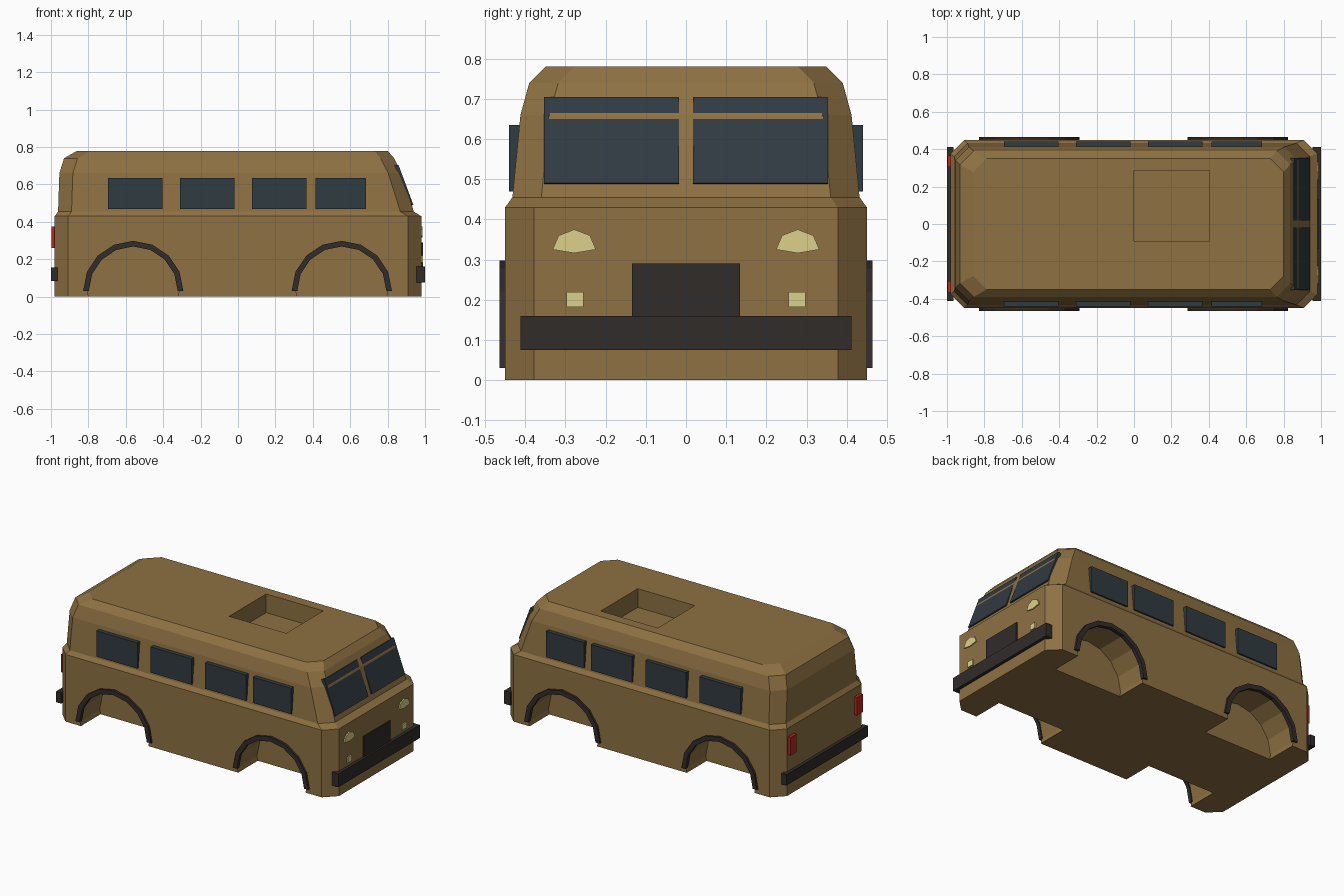
import bpy, bmesh
from math import cos, sin, pi

if "Cube" in bpy.data.objects:
    bpy.data.objects.remove(bpy.data.objects["Cube"])


def material(name, rgb):
    m = bpy.data.materials.new(name)
    m.diffuse_color = (*rgb, 1)
    m.use_nodes = True
    m.node_tree.nodes["Principled BSDF"].inputs["Base Color"].default_value = m.diffuse_color
    return m


PAINT = material("tan_paint", (0.27, 0.165, 0.055))
GLASS = material("dark_glass", (0.03, 0.043, 0.053))
TRIM = material("black_trim", (0.03, 0.025, 0.023))
LAMP = material("cream_lamp", (0.72, 0.64, 0.26))
RED = material("red_lamp", (0.5, 0.02, 0.015))


def loft(name, rings, mat):
    """Skin matching rings of 3D points and cap both ends."""
    bm = bmesh.new()
    loops = [[bm.verts.new(p) for p in ring] for ring in rings]
    for a, b in zip(loops, loops[1:]):
        for i in range(len(a)):
            j = (i + 1) % len(a)
            bm.faces.new((a[i], a[j], b[j], b[i]))
    bm.faces.new(loops[0][::-1])
    bm.faces.new(loops[-1])
    bmesh.ops.recalc_face_normals(bm, faces=bm.faces)
    me = bpy.data.meshes.new(name)
    bm.to_mesh(me)
    bm.free()
    me.materials.append(mat)
    ob = bpy.data.objects.new(name, me)
    bpy.context.collection.objects.link(ob)
    return ob


def prism_x(name, pts, x0, x1, mat):
    return loft(name, [[(x, y, z) for y, z in pts] for x in (x0, x1)], mat)


def prism_y(name, pts, y0, y1, mat):
    return loft(name, [[(x, y, z) for x, z in pts] for y in (y0, y1)], mat)


def box(name, x0, x1, y0, y1, z0, z1, mat):
    return prism_x(name, [(y0, z0), (y1, z0), (y1, z1), (y0, z1)], x0, x1, mat)


def arc(cx, cz, r, steps):
    return [(cx + r * cos(k * pi / 8), cz + r * sin(k * pi / 8)) for k in steps]


# Body shell: stacked chamfered outlines (z, rear x, front x, half width)
def outline(z, r, f, w, c=0.072):
    return [(f, -w + c, z), (f, w - c, z), (f - c, w, z), (r + c, w, z),
            (r, w - c, z), (r, -w + c, z), (r + c, -w, z), (f - c, -w, z)]


SECTIONS = [(0, -0.98, 0.98, 0.45), (0.43, -0.98, 0.98, 0.45),
            (0.455, -0.962, 0.94, 0.432), (0.66, -0.955, 0.8753, 0.412),
            (0.74, -0.93, 0.835, 0.39), (0.78, -0.86, 0.80, 0.35)]
body = loft("van_body", [outline(*s) for s in SECTIONS], PAINT)

# Cut the wheel wells and the roof hatch
cutters = [box("hatch_cutter", 0, 0.405, -0.09, 0.285, 0.66, 0.9, PAINT)]
for cx in (-0.56, 0.555):
    for s in (-1, 1):
        cutters.append(prism_y("well_cutter", arc(cx, 0.03, 0.245, range(16)),
                               s * 0.25, s * 0.6, PAINT))
bpy.context.view_layer.objects.active = body
for c in cutters:
    c.hide_render = True
    mod = body.modifiers.new("cut", 'BOOLEAN')
    mod.operation = 'DIFFERENCE'
    mod.solver = 'EXACT'
    mod.object = c
    bpy.ops.object.modifier_apply(modifier=mod.name)
for c in cutters:
    bpy.data.objects.remove(c)

# Parts repeated on both sides
for s, side in ((-1, "right"), (1, "left")):
    def pair(a, b):
        return sorted((s * a, s * b))

    # Wheel arch trims
    for cx, end in ((-0.56, "rear"), (0.555, "front")):
        ring = arc(cx, 0.03, 0.268, range(9)) + arc(cx, 0.03, 0.238, range(8, -1, -1))
        prism_y(f"{end}_{side}_arch_trim", ring, *pair(0.44, 0.464), TRIM)

    # Side windows
    for i, (x0, x1) in enumerate([(-0.695, -0.405), (-0.31, -0.02),
                                  (0.075, 0.365), (0.415, 0.685)]):
        box(f"{side}_window_{i + 1}", x0, x1, *pair(0.40, 0.441), 0.47, 0.635, GLASS)

    # Sloped windscreen pane
    slope = [(0.938, 0.49), (0.858, 0.705), (0.838, 0.700), (0.918, 0.485)]
    prism_y(f"{side}_windscreen", slope, *pair(0.018, 0.353), GLASS)

    # Headlight, fog lamp and tail light
    cy = s * 0.278
    prism_x(f"{side}_headlight",
            [(cy + dy, z) for dy, z in [(-0.054, 0.325), (0, 0.316), (0.054, 0.325),
                                        (0.039, 0.36), (0, 0.375), (-0.039, 0.36)]],
            0.96, 0.987, LAMP)
    box(f"{side}_fog_lamp", 0.96, 0.988, *pair(0.255, 0.298), 0.182, 0.219, LAMP)
    box(f"{side}_tail_light", -0.998, -0.96, *pair(0.305, 0.365), 0.26, 0.375, RED)

# Grille and bumpers
box("front_grille", 0.96, 0.988, -0.134, 0.134, 0.14, 0.29, TRIM)
box("front_bumper", 0.955, 1.0, -0.412, 0.412, 0.075, 0.16, TRIM)
box("rear_bumper", -1.0, -0.965, -0.412, 0.412, 0.085, 0.155, TRIM)
